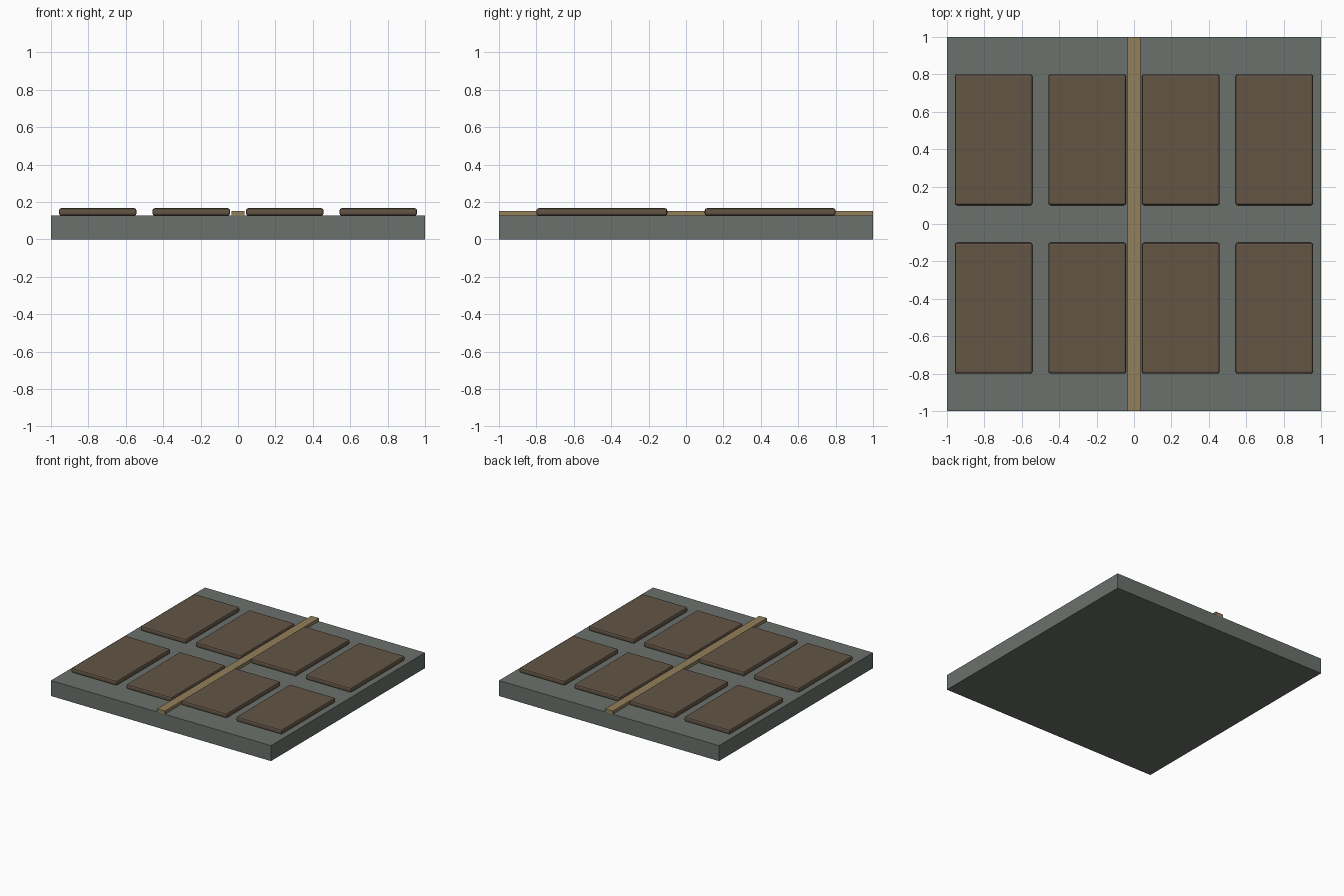
import bpy

if "Cube" in bpy.data.objects:
    bpy.data.objects.remove(bpy.data.objects["Cube"])


def material(name, rgb):
    mat = bpy.data.materials.new(name)
    mat.diffuse_color = (*rgb, 1)
    mat.use_nodes = True
    mat.node_tree.nodes["Principled BSDF"].inputs["Base Color"].default_value = mat.diffuse_color
    return mat


def box(name, size, centre, mat, bevel=0):
    bpy.ops.mesh.primitive_cube_add(size=1, location=centre)
    ob = bpy.context.object
    ob.name = name
    ob.scale = size
    bpy.ops.object.transform_apply(location=False, rotation=False, scale=True)
    ob.data.materials.append(mat)
    if bevel:
        mod = ob.modifiers.new("rounded_edges", "BEVEL")
        mod.width = bevel
        mod.segments = 2
    return ob


stone = material("grey_green", (0.145, 0.165, 0.15))
wood = material("dark_brown", (0.125, 0.09, 0.06))
brass = material("tan", (0.29, 0.215, 0.105))

# Base slab
box("base_slab", (2, 2, 0.127), (0, 0, 0.0635), stone)

# Raised panels, four columns by two rows
for col, x in enumerate((-0.75, -0.25, 0.25, 0.75)):
    for row, y in enumerate((-0.45, 0.45)):
        box(f"panel_{row + 1}_{col + 1}", (0.415, 0.70, 0.04), (x, y, 0.147), wood, 0.012)

# Centre strip
box("centre_strip", (0.07, 2, 0.027), (0, 0, 0.1395), brass)
